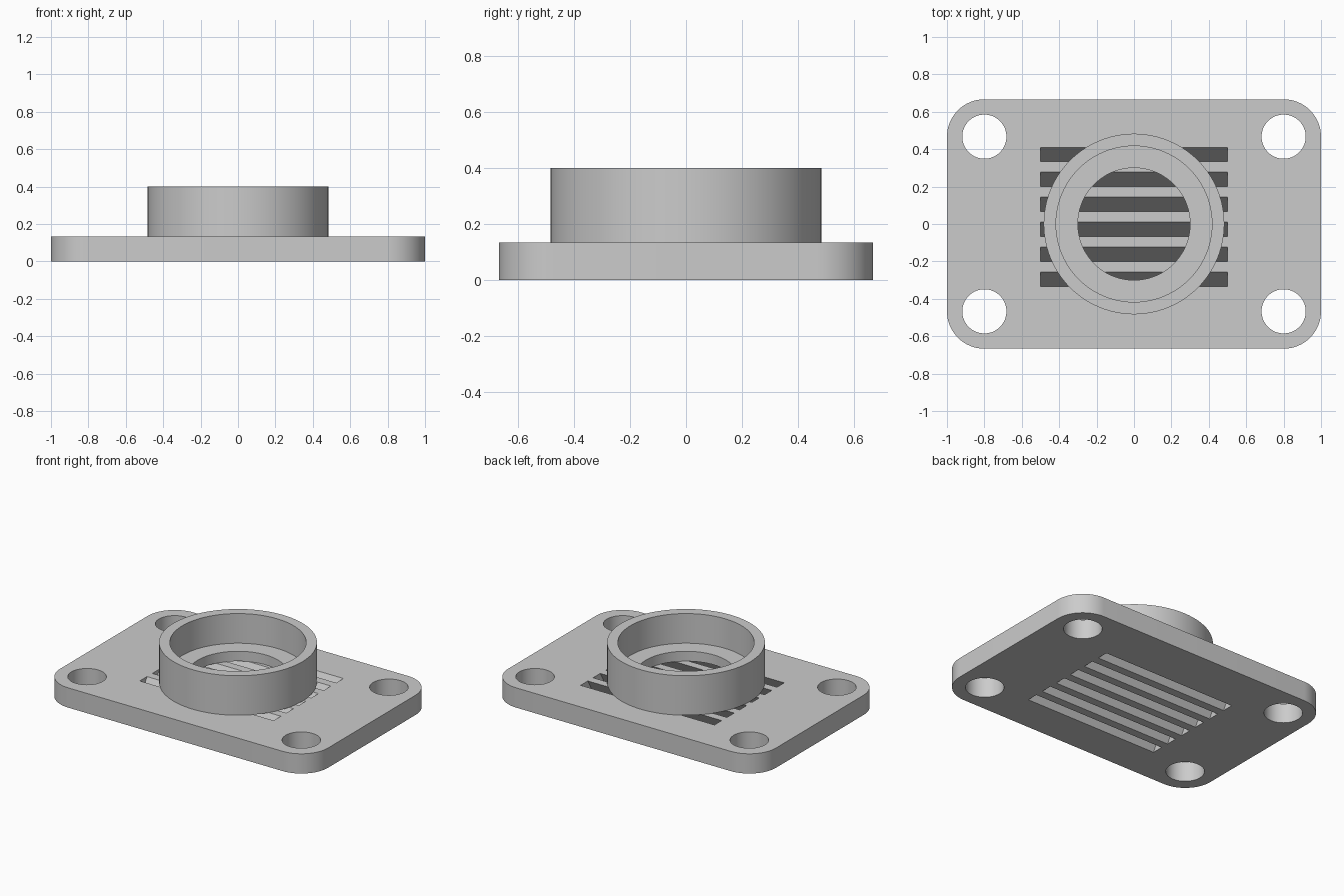
import bpy
import bmesh
import math
from mathutils import Matrix, Vector

THICK = 2 / 15        # plate thickness, also the slot pitch
TILT = math.radians(30)

cube = bpy.data.objects.get("Cube")
if cube:
    bpy.data.objects.remove(cube, do_unlink=True)

grey = bpy.data.materials.new("light_grey")
grey.use_nodes = True
grey.diffuse_color = (0.6, 0.6, 0.6, 1)
grey.node_tree.nodes["Principled BSDF"].inputs["Base Color"].default_value = (0.6, 0.6, 0.6, 1)


def make_object(name, bm):
    bmesh.ops.recalc_face_normals(bm, faces=bm.faces)
    mesh = bpy.data.meshes.new(name)
    bm.to_mesh(mesh)
    bm.free()
    mesh.materials.append(grey)
    obj = bpy.data.objects.new(name, mesh)
    bpy.context.collection.objects.link(obj)
    return obj


def activate(obj):
    bpy.ops.object.select_all(action='DESELECT')
    obj.select_set(True)
    bpy.context.view_layer.objects.active = obj


def smooth(obj):
    activate(obj)
    bpy.ops.object.shade_smooth_by_angle(angle=math.radians(30))


def add_box(bm, centre, size):
    matrix = Matrix.Translation(centre) @ Matrix.Diagonal((*size, 1))
    return bmesh.ops.create_cube(bm, size=1, matrix=matrix)["verts"]


# Base plate with rounded corners
bm = bmesh.new()
add_box(bm, (0, 0, THICK / 2), (2, 4 / 3, THICK))
corners = [e for e in bm.edges if abs(e.verts[0].co.z - e.verts[1].co.z) > 0.01]
bmesh.ops.bevel(bm, geom=corners, offset=0.2, segments=16, profile=0.5, affect='EDGES')
plate = make_object("base_plate", bm)

# Cutters: four screw holes and six slanted vent slots
bm = bmesh.new()
for x in (-0.8, 0.8):
    for y in (-0.467, 0.467):
        bmesh.ops.create_cone(bm, cap_ends=True, segments=64, radius1=0.118, radius2=0.118,
                              depth=0.4, matrix=Matrix.Translation((x, y, THICK / 2)))
for i in range(6):
    y = (i - 2.5) * THICK
    for v in add_box(bm, (0, y, THICK / 2), (1, 0.077, 0.3)):
        v.co.y += (v.co.z - THICK / 2) * math.tan(TILT)
cutter = make_object("hole_and_slot_cutter", bm)
cutter.hide_render = True

cut = plate.modifiers.new("holes_and_slots", 'BOOLEAN')
cut.operation = 'DIFFERENCE'
cut.solver = 'EXACT'
cut.object = cutter
activate(plate)
bpy.ops.object.modifier_apply(modifier=cut.name)
bpy.data.objects.remove(cutter, do_unlink=True)
smooth(plate)

# Collar with a stepped ledge inside, spun from its cross-section
section = [(0.3, THICK), (0.483, THICK), (0.483, 0.4), (0.417, 0.4), (0.417, 0.2), (0.3, 0.2)]
bm = bmesh.new()
verts = [bm.verts.new((r, 0, z)) for r, z in section]
edges = [bm.edges.new((verts[i - 1], verts[i])) for i in range(len(verts))]
bmesh.ops.spin(bm, geom=verts + edges, cent=Vector(), axis=(0, 0, 1),
               angle=math.tau, steps=96, use_merge=True)
bmesh.ops.remove_doubles(bm, verts=bm.verts, dist=0.0001)
collar = make_object("stepped_collar", bm)
smooth(collar)
